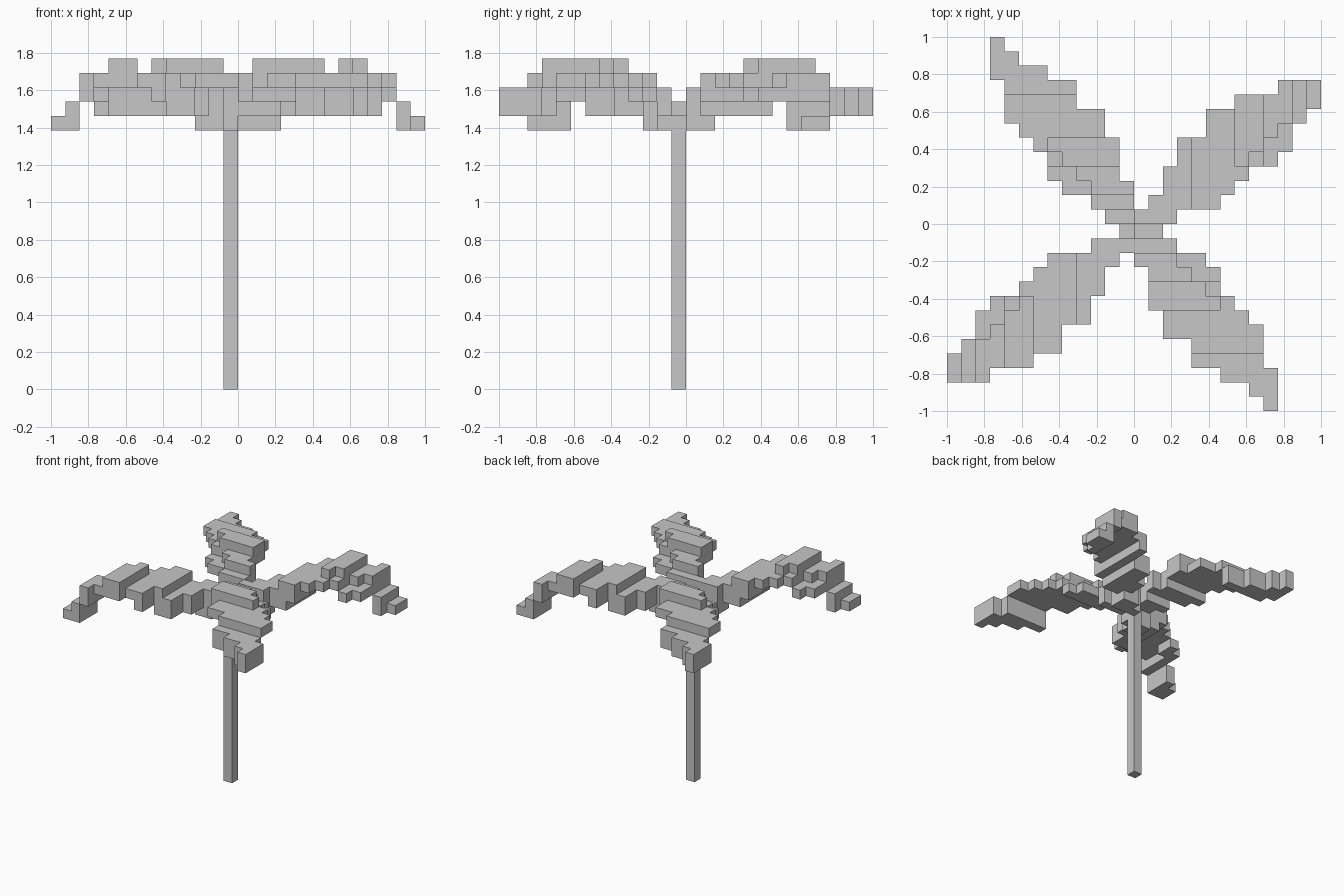
import bpy, bmesh
from mathutils import Vector

if "Cube" in bpy.data.objects:
    bpy.data.objects.remove(bpy.data.objects["Cube"])

V = 2 / 26  # size of one cube cell

grey = bpy.data.materials.new("plain grey")
grey.diffuse_color = (0.57, 0.57, 0.57, 1)
grey.use_nodes = True
grey.node_tree.nodes["Principled BSDF"].inputs["Base Color"].default_value = grey.diffuse_color

DIRS = [(1, 0, 0), (-1, 0, 0), (0, 1, 0), (0, -1, 0), (0, 0, 1), (0, 0, -1)]


def block_object(name, cells):
    """Make one mesh from a set of cells, keeping only exposed faces."""
    bm = bmesh.new()
    for c in cells:
        mid = Vector(c) + Vector((0.5, 0.5, 0.5))
        for d in DIRS:
            if (c[0] + d[0], c[1] + d[1], c[2] + d[2]) in cells:
                continue
            n = Vector(d)
            u = Vector((d[1], d[2], d[0]))
            w = n.cross(u)
            corners = [(1, 1), (-1, 1), (-1, -1), (1, -1)]
            bm.faces.new([bm.verts.new((mid + (n + u * a + w * b) / 2) * V)
                          for a, b in corners])
    bmesh.ops.remove_doubles(bm, verts=bm.verts, dist=V / 100)
    me = bpy.data.meshes.new(name)
    bm.to_mesh(me)
    bm.free()
    me.materials.append(grey)
    ob = bpy.data.objects.new(name, me)
    bpy.context.collection.objects.link(ob)


def fill(rows, along_x):
    """Rows are (step, from, to, bottom, top), inclusive cell indices."""
    cells = set()
    for s, a, b, z0, z1 in rows:
        for t in range(a, b + 1):
            for z in range(z0, z1 + 1):
                cells.add((s, t, z) if along_x else (t, s, z))
    return cells


# trunk
block_object("trunk", {(-1, -1, z) for z in range(19)})

# back right frond, in slices along x
wide = fill([
    (0, 0, 0, 18, 20), (1, 0, 1, 18, 20), (2, 0, 1, 18, 20), (2, 2, 3, 19, 20),
    (3, 1, 5, 19, 20),
    (4, 1, 5, 19, 21), (5, 1, 7, 20, 21), (6, 2, 7, 21, 21),
    (7, 3, 3, 21, 21), (7, 4, 8, 21, 22), (8, 5, 8, 21, 22), (8, 4, 4, 21, 21),
    (9, 6, 8, 21, 21), (9, 4, 5, 20, 20),
    (10, 5, 6, 20, 20), (10, 7, 9, 20, 21),
    (11, 7, 9, 18, 19), (12, 8, 9, 18, 18)], True)

# back left frond, in slices along y
narrow = fill([
    (0, -2, -1, 19, 19), (1, -3, -1, 19, 20),
    (2, -3, -1, 20, 21), (2, -5, -4, 20, 20),
    (3, -4, -2, 20, 21), (3, -6, -5, 20, 20),
    (4, -5, -2, 21, 22), (4, -6, -6, 21, 21),
    (5, -6, -2, 21, 22), (5, -7, -7, 21, 21),
    (6, -8, -3, 21, 21), (7, -9, -3, 21, 21), (8, -9, -5, 21, 21),
    (9, -9, -5, 19, 20), (10, -10, -7, 19, 20),
    (11, -10, -9, 19, 20), (12, -10, -10, 19, 20)], False)

block_object("frond_back_right", wide)
block_object("frond_back_left", narrow)
# front fronds are half-turn copies
block_object("frond_front_left", {(-1 - x, -2 - y, z) for x, y, z in wide})
block_object("frond_front_right", {(-1 - x, -1 - y, z) for x, y, z in narrow})
